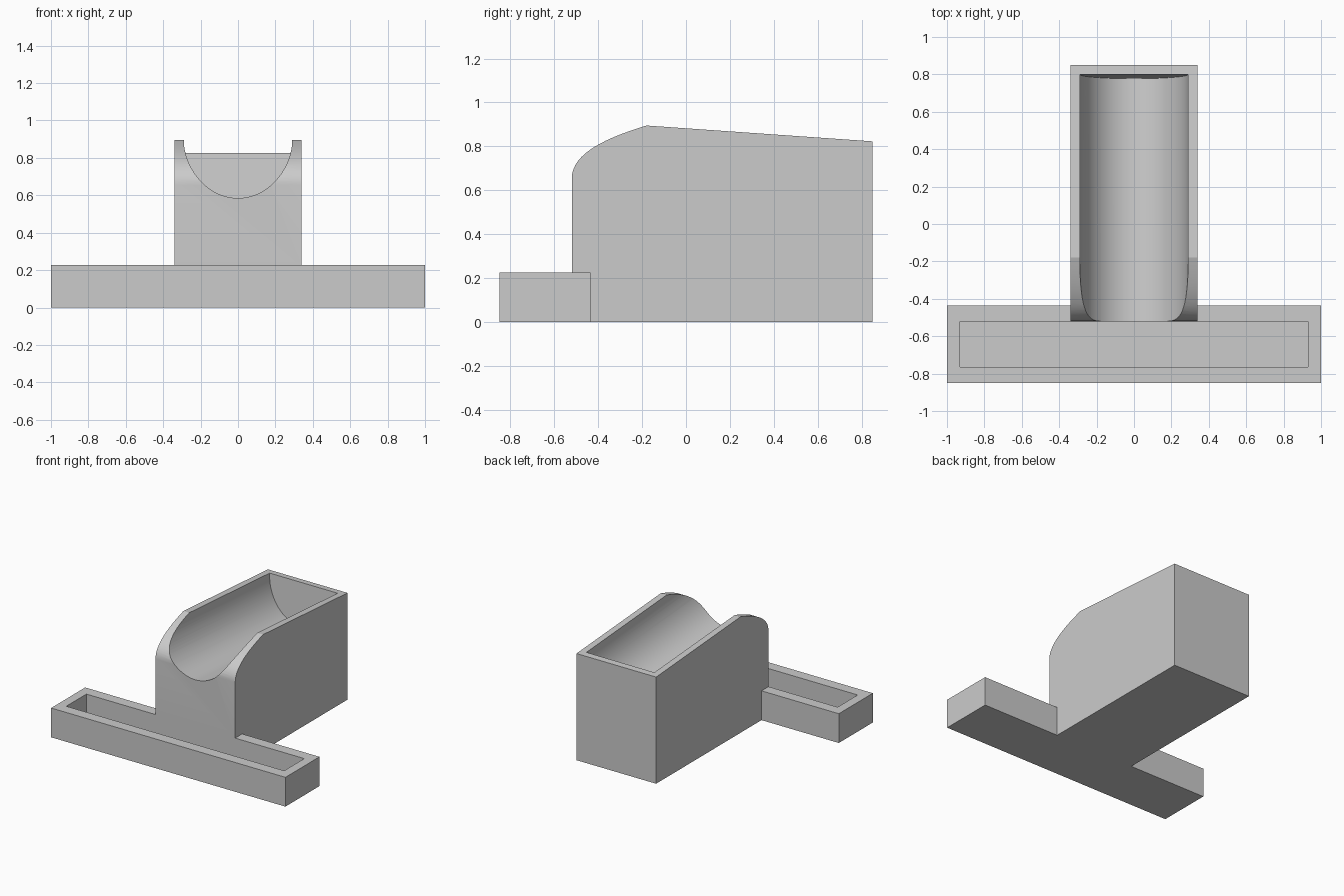
import bpy
import bmesh
import math
from mathutils import Matrix, Vector

cube = bpy.data.objects.get("Cube")
if cube:
    bpy.data.objects.remove(cube, do_unlink=True)

grey = bpy.data.materials.new("light grey")
grey.use_nodes = True
grey.diffuse_color = (0.6, 0.6, 0.6, 1)
grey.node_tree.nodes["Principled BSDF"].inputs["Base Color"].default_value = (0.6, 0.6, 0.6, 1)


def prism(name, base, offset):
    """Closed solid made by sweeping a flat outline along an offset."""
    bm = bmesh.new()
    face = bm.faces.new([bm.verts.new(p) for p in base])
    swept = bmesh.ops.extrude_face_region(bm, geom=[face])["geom"]
    verts = [v for v in swept if isinstance(v, bmesh.types.BMVert)]
    bmesh.ops.translate(bm, verts=verts, vec=offset)
    bmesh.ops.recalc_face_normals(bm, faces=bm.faces)
    mesh = bpy.data.meshes.new(name)
    bm.to_mesh(mesh)
    bm.free()
    mesh.materials.append(grey)
    obj = bpy.data.objects.new(name, mesh)
    bpy.context.collection.objects.link(obj)
    return obj


def box(name, half_x, y0, y1, z0, z1):
    outline = [(-half_x, y0, z0), (half_x, y0, z0), (half_x, y1, z0), (-half_x, y1, z0)]
    return prism(name, outline, (0, 0, z1 - z0))


def combine(target, other, operation):
    """Apply a boolean and discard the second solid."""
    mod = target.modifiers.new(operation, "BOOLEAN")
    mod.operation = operation
    mod.solver = "EXACT"
    mod.object = other
    bpy.context.view_layer.objects.active = target
    bpy.ops.object.modifier_apply(modifier=mod.name)
    bpy.data.objects.remove(other, do_unlink=True)


# Tray with a rectangular recess
stand = box("tray_and_cradle", 1.0, -0.85, -0.435, 0, 0.226)
combine(stand, box("tray_recess", 0.93, -0.765, -0.52, 0.05, 0.4), "DIFFERENCE")

# Cradle block: side outline with a rounded front shoulder and sloping top
FRONT, BACK, HALF = -0.52, 0.85, 0.34
PEAK = Vector((0, -0.18, 0.895))
REAR = Vector((0, BACK, 0.823))
p0, p1, p2, p3 = (Vector(p) for p in
                  ((FRONT, 0.655), (FRONT, 0.77), (-0.36, 0.84), (PEAK.y, PEAK.z)))
shoulder = []
for i in range(17):
    t = i / 16
    s = 1 - t
    shoulder.append(p0 * s**3 + p1 * 3 * s * s * t + p2 * 3 * s * t * t + p3 * t**3)
side = [(BACK, 0), (FRONT, 0)] + [tuple(p) for p in shoulder] + [(REAR.y, REAR.z)]
cradle = prism("cradle_block", [(-HALF, y, z) for y, z in side], (2 * HALF, 0, 0))

# Half-round trough running parallel to the sloping top, open at the front
slope = (REAR - PEAK).normalized()
end = PEAK + slope * ((0.8 - PEAK.y) / slope.y)
tilt = Matrix.Translation(end) @ Matrix.Rotation(math.atan2(slope.z, slope.y), 4, "X")
SEGMENTS = 96
ring = []
for i in range(SEGMENTS):
    a = math.tau * i / SEGMENTS
    ring.append(tilt @ Vector((0.29 * math.cos(a), 0, 0.333 * math.sin(a))))
combine(cradle, prism("trough_cutter", ring, slope * -1.8), "DIFFERENCE")

# Join into one solid, smooth only the curved surfaces
combine(stand, cradle, "UNION")
bpy.ops.object.select_all(action="DESELECT")
stand.select_set(True)
bpy.context.view_layer.objects.active = stand
bpy.ops.object.shade_smooth_by_angle(angle=math.radians(20))
